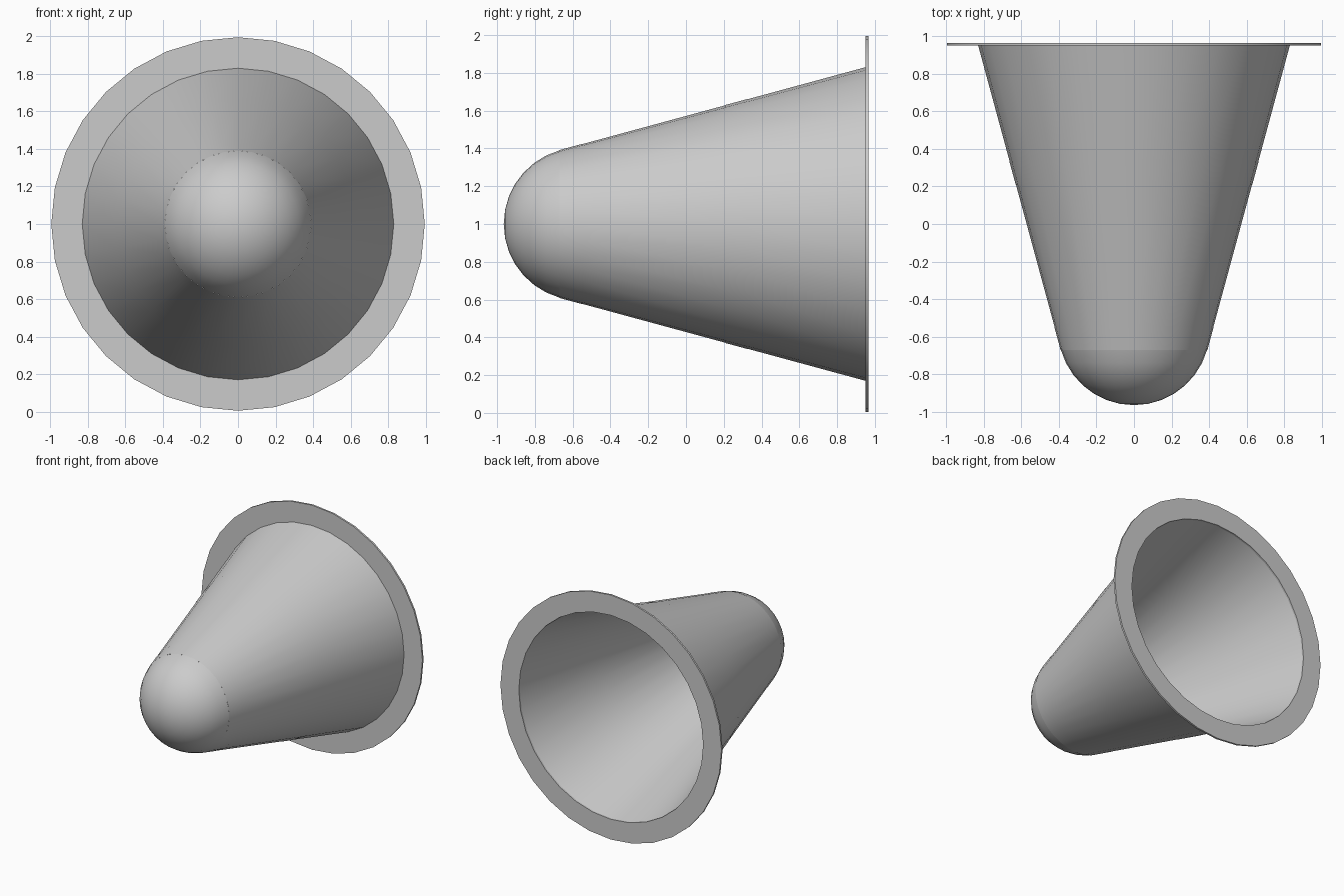
import bpy, bmesh, math

if "Cube" in bpy.data.objects:
    bpy.data.objects.remove(bpy.data.objects["Cube"])

SIDES = 32
AXIS_Z = 1.0


def lathe(name, profile, closed=False, angle=30):
    """Spin (y, radius) points, ordered front to back, around the y axis."""
    bm = bmesh.new()
    rings = []
    for y, r in profile:
        if r == 0:
            rings.append([bm.verts.new((0, y, AXIS_Z))] * SIDES)
        else:
            rings.append([bm.verts.new((r * math.sin(2 * math.pi * i / SIDES), y,
                                        AXIS_Z + r * math.cos(2 * math.pi * i / SIDES)))
                          for i in range(SIDES)])
    pairs = list(zip(rings, rings[1:]))
    if closed:
        pairs.append((rings[-1], rings[0]))
    for a, b in pairs:
        for i in range(SIDES):
            j = (i + 1) % SIDES
            bm.faces.new(list(dict.fromkeys((a[i], a[j], b[j], b[i]))))
    if closed:
        bmesh.ops.recalc_face_normals(bm, faces=bm.faces)
    else:
        # open shells face away from the axis
        bm.normal_update()
        f = max(bm.faces, key=lambda f: f.calc_center_median().z)
        if f.normal.z < 0:
            bmesh.ops.reverse_faces(bm, faces=bm.faces)
    mesh = bpy.data.meshes.new(name)
    bm.to_mesh(mesh)
    bm.free()
    ob = bpy.data.objects.new(name, mesh)
    bpy.context.collection.objects.link(ob)
    bpy.ops.object.select_all(action='DESELECT')
    ob.select_set(True)
    bpy.context.view_layer.objects.active = ob
    bpy.ops.object.shade_smooth_by_angle(angle=math.radians(angle))
    return ob


FRONT, BACK = -0.67, 0.95


def cone_radius(y):
    return 0.39 + (y - FRONT) / (BACK - FRONT) * (0.83 - 0.39)


# hollow tapering body, with edge loops where the bands meet
lathe("cone_body", [(y, cone_radius(y)) for y in (FRONT, -0.55, 0.21, 0.33, BACK)])

# rounded nose, part of a sphere
R, CY, STEPS = 0.405, -0.56, 7
END = math.acos((CY - FRONT) / R)
lathe("nose_dome", [(CY - R * math.cos(END * k / STEPS), R * math.sin(END * k / STEPS))
                    for k in range(STEPS + 1)])

# flat ring around the open end
lathe("base_flange", [(BACK, 0.83), (BACK, 0.995), (0.965, 0.995), (0.965, 0.83)], closed=True)

# nearly flush bands
for name, y0, y1 in (("front_band", FRONT, -0.55), ("middle_band", 0.21, 0.33)):
    lathe(name, [(y, cone_radius(y) + 0.0015) for y in (y0, y1)])
